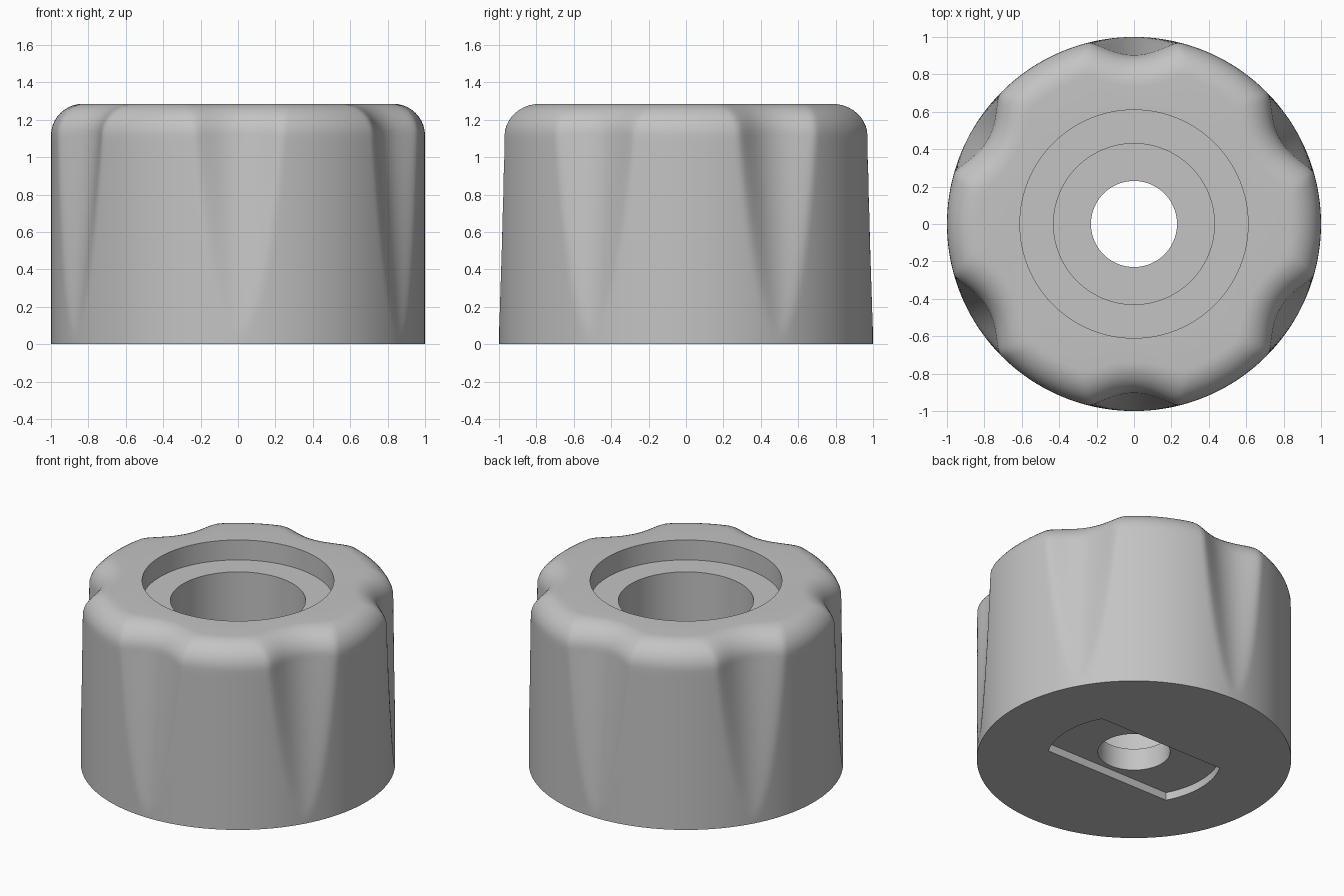
import bpy, bmesh, math

if "Cube" in bpy.data.objects:
    bpy.data.objects.remove(bpy.data.objects["Cube"])

N = 288              # segments around the axis
HEIGHT = 1.285
FILLET = 0.17        # rounded top rim
FLUTE_R = 0.32       # radius of each finger groove
RIM_Z = HEIGHT - FILLET

grey = bpy.data.materials.new("light grey plastic")
grey.diffuse_color = (0.55, 0.55, 0.55, 1)
grey.use_nodes = True
grey.node_tree.nodes["Principled BSDF"].inputs["Base Color"].default_value = grey.diffuse_color


def outer_radius(theta, z, inset):
    """Radius of the six-fluted outline, offset inwards by inset."""
    base = 1.0 - inset
    depth = 0.095 * (z - 0.05) / (RIM_Z - 0.05)
    if depth <= 0:
        return base
    centre = 1.0 - depth + FLUTE_R
    step = math.pi / 3
    a = (theta - math.pi / 6) % step
    a = min(a, step - a)
    disc = (FLUTE_R + inset) ** 2 - (centre * math.sin(a)) ** 2
    if disc <= 0:
        return base
    groove = centre * math.cos(a) - math.sqrt(disc)
    # blend the groove softly into the round wall
    k = 0.8 * depth
    h = max(k - abs(base - groove), 0) / k
    return min(base, groove) - h * h * k / 4


def ring(bm, z, radius):
    verts = []
    for i in range(N):
        t = 2 * math.pi * i / N
        r = radius(t)
        verts.append(bm.verts.new((r * math.cos(t), r * math.sin(t), z)))
    return verts


def make_object(name, bm):
    bmesh.ops.recalc_face_normals(bm, faces=bm.faces)
    mesh = bpy.data.meshes.new(name)
    bm.to_mesh(mesh)
    bm.free()
    obj = bpy.data.objects.new(name, mesh)
    bpy.context.collection.objects.link(obj)
    mesh.materials.append(grey)
    return obj


# Knob body: fluted wall, rounded rim, stepped bore
bm = bmesh.new()
rings = []
for i in range(29):
    z = RIM_Z * i / 28
    rings.append(ring(bm, z, lambda t: outer_radius(t, z, 0)))
for i in range(1, 11):
    a = math.pi / 2 * i / 10
    z, inset = RIM_Z + FILLET * math.sin(a), FILLET * (1 - math.cos(a))
    rings.append(ring(bm, z, lambda t: outer_radius(t, RIM_Z, inset)))
for r, z in [(0.61, HEIGHT), (0.61, 1.145), (0.43, 1.145),
             (0.43, 0.21), (0.23, 0.21), (0.23, 0)]:
    rings.append(ring(bm, z, lambda t: r))
for lower, upper in zip(rings, rings[1:] + rings[:1]):
    for i in range(N):
        j = (i + 1) % N
        bm.faces.new((lower[i], lower[j], upper[j], upper[i]))
knob = make_object("knob_body", bm)

# Slot cutter: two parallel flats with round ends, for the underside
bm = bmesh.new()
half = math.asin(0.266 / 0.556)
outline = []
for side in (0, math.pi):
    for i in range(25):
        a = side - half + 2 * half * i / 24
        outline.append(bm.verts.new((0.556 * math.cos(a), 0.556 * math.sin(a), -0.1)))
face = bm.faces.new(outline)
top = bmesh.ops.extrude_face_region(bm, geom=[face])["geom"]
bmesh.ops.translate(bm, vec=(0, 0, 0.155),
                    verts=[g for g in top if isinstance(g, bmesh.types.BMVert)])
cutter = make_object("slot_cutter", bm)
cutter.hide_render = True

# Cut the slot, then shade smooth with crisp edges
cut = knob.modifiers.new("slot", "BOOLEAN")
cut.operation = "DIFFERENCE"
cut.solver = "EXACT"
cut.object = cutter
bpy.context.view_layer.objects.active = knob
knob.select_set(True)
bpy.ops.object.modifier_apply(modifier="slot")
bpy.data.objects.remove(cutter)
bpy.ops.object.shade_smooth_by_angle(angle=math.radians(30))
